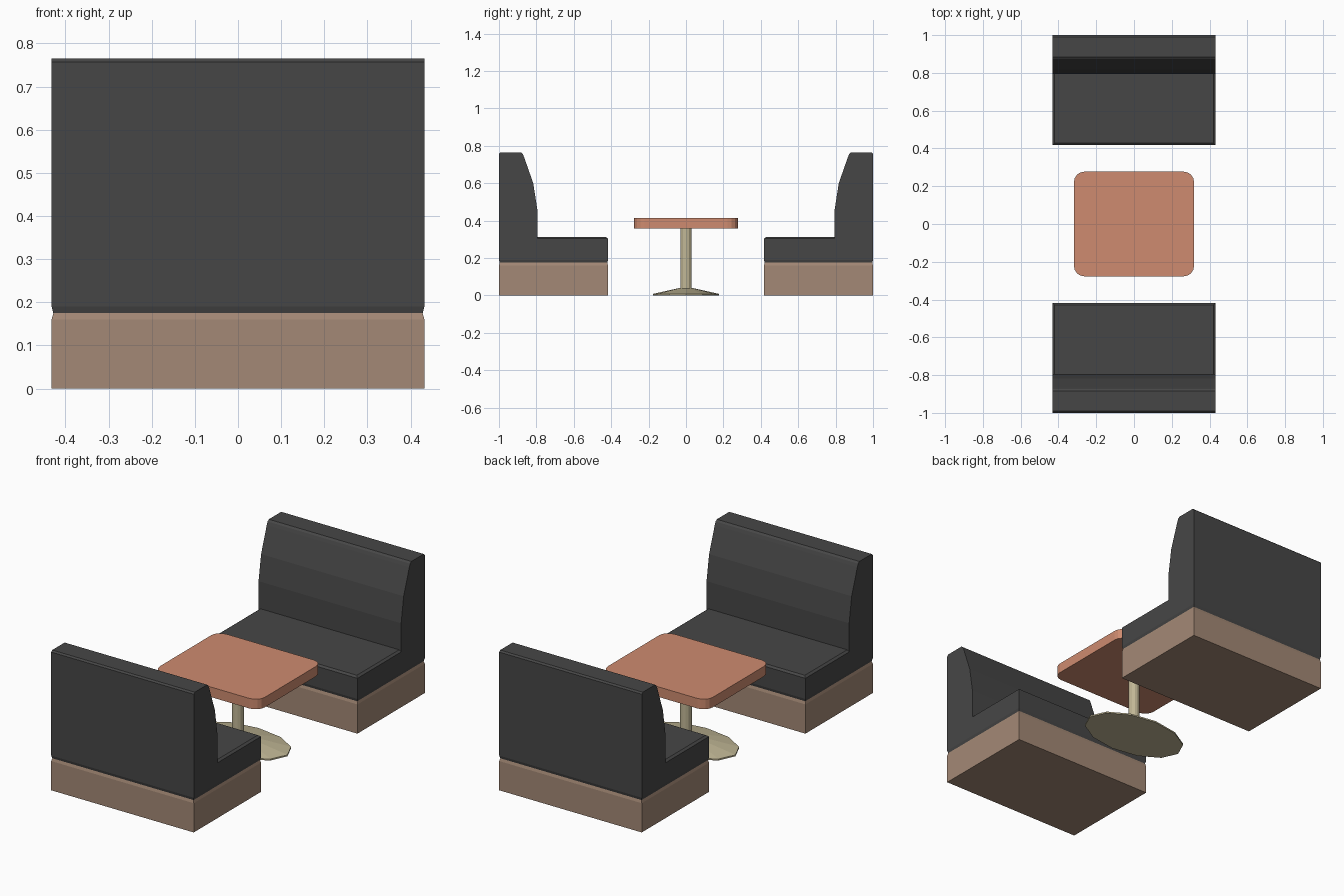
import bpy, bmesh, math

if "Cube" in bpy.data.objects:
    bpy.data.objects.remove(bpy.data.objects["Cube"])


def material(name, rgb):
    m = bpy.data.materials.new(name)
    m.diffuse_color = (*rgb, 1)
    m.use_nodes = True
    m.node_tree.nodes["Principled BSDF"].inputs["Base Color"].default_value = m.diffuse_color
    return m


DARK = material("charcoal upholstery", (0.062, 0.062, 0.062))
WOOD = material("brown plinth", (0.37, 0.25, 0.18))
TOP = material("terracotta tabletop", (0.62, 0.26, 0.16))
METAL = material("beige metal", (0.53, 0.47, 0.30))


def loft(name, rings, mat):
    """Join equal-sized horizontal rings of points into a closed solid."""
    bm = bmesh.new()
    loops = [[bm.verts.new(p) for p in ring] for ring in rings]
    n = len(loops[0])
    for a, b in zip(loops, loops[1:]):
        for i in range(n):
            j = (i + 1) % n
            bm.faces.new((a[i], a[j], b[j], b[i]))
    bm.faces.new(loops[0][::-1])
    bm.faces.new(loops[-1])
    bmesh.ops.recalc_face_normals(bm, faces=bm.faces)
    me = bpy.data.meshes.new(name)
    bm.to_mesh(me)
    bm.free()
    me.materials.append(mat)
    ob = bpy.data.objects.new(name, me)
    bpy.context.collection.objects.link(ob)
    return ob


def block(name, sections, side, mat):
    """Sections are (z, half width, inner y, outer y); side is +1 or -1."""
    return loft(name, [[(-w, side * a, z), (w, side * a, z),
                        (w, side * b, z), (-w, side * b, z)]
                       for z, w, a, b in sections], mat)


def ellipse(rx, ry, z, n):
    return [(rx * math.cos(math.tau * i / n), ry * math.sin(math.tau * i / n), z)
            for i in range(n)]


def rounded_rect(hx, hy, r, z, seg=4):
    pts = []
    for k, (sx, sy) in enumerate([(1, 1), (-1, 1), (-1, -1), (1, -1)]):
        for i in range(seg + 1):
            t = math.pi / 2 * (k + i / seg)
            pts.append((sx * (hx - r) + r * math.cos(t),
                        sy * (hy - r) + r * math.sin(t), z))
    return pts


# Two facing benches: plinth, seat cushion and sloped backrest
for side, tag in ((-1, "front"), (1, "rear")):
    block(tag + "_plinth", [(0, .432, .417, 1), (.16, .432, .417, 1),
                            (.175, .428, .421, .996)], side, WOOD)
    block(tag + "_seat", [(.175, .428, .421, .795), (.19, .432, .417, .795),
                          (.303, .432, .417, .795), (.312, .42, .429, .795)],
          side, DARK)
    block(tag + "_backrest", [(.175, .428, .795, .996), (.19, .432, .795, 1),
                              (.46, .432, .795, 1), (.60, .432, .817, 1),
                              (.74, .432, .866, 1), (.757, .432, .873, 1),
                              (.765, .432, .884, .991)], side, DARK)

# Table: rounded top, faceted post and oval flared foot
loft("tabletop", [rounded_rect(.318, .277, .055, z) for z in (.358, .413)], TOP)
loft("table_post", [ellipse(.03, .03, z, 12) for z in (.03, .36)], METAL)
loft("table_foot", [ellipse(.30, .176, 0, 12), ellipse(.30, .176, .008, 12),
                    ellipse(.05, .032, .04, 12)], METAL)
